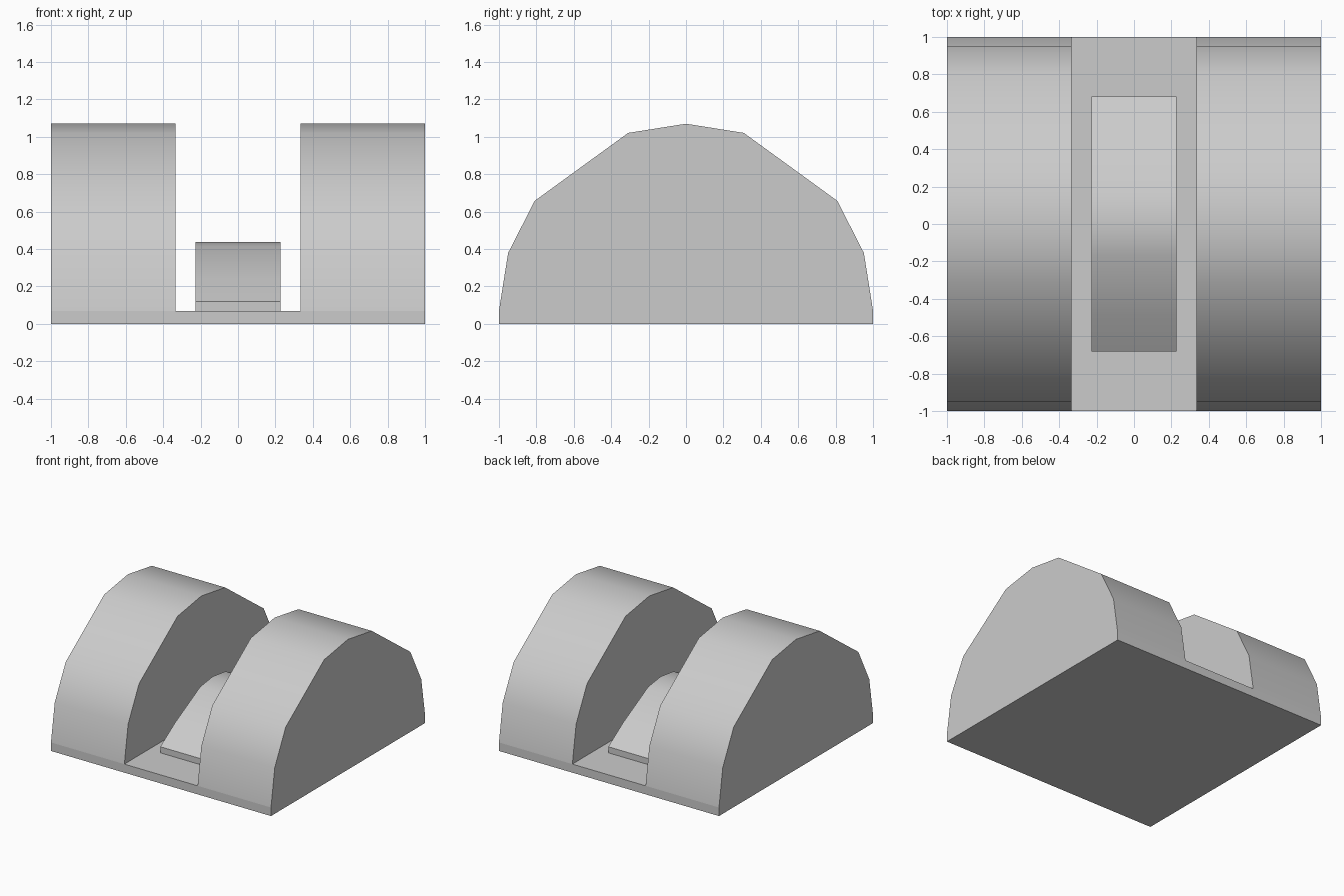
import bpy, bmesh, math

if "Cube" in bpy.data.objects:
    bpy.data.objects.remove(bpy.data.objects["Cube"])

BASE = 0.07


def extrude_profile(name, profile, x0, x1, smooth=True):
    """Extrude a closed (y, z) outline along x."""
    bm = bmesh.new()
    face = bm.faces.new([bm.verts.new((x0, y, z)) for y, z in profile])
    ext = bmesh.ops.extrude_face_region(bm, geom=[face])
    moved = [v for v in ext["geom"] if isinstance(v, bmesh.types.BMVert)]
    bmesh.ops.translate(bm, verts=moved, vec=(x1 - x0, 0, 0))
    bmesh.ops.recalc_face_normals(bm, faces=bm.faces)
    mesh = bpy.data.meshes.new(name)
    bm.to_mesh(mesh)
    bm.free()
    obj = bpy.data.objects.new(name, mesh)
    bpy.context.collection.objects.link(obj)
    if smooth:
        bpy.ops.object.select_all(action='DESELECT')
        obj.select_set(True)
        bpy.context.view_layer.objects.active = obj
        bpy.ops.object.shade_smooth_by_angle(angle=math.radians(35))
    return obj


# Thin square base plate
extrude_profile("base_plate", [(-1, 0), (1, 0), (1, BASE), (-1, BASE)], -1, 1, False)

# Two tall half-round side arches, with a long flat on each shoulder
angles = [0, 18, 36, 72, 90, 108, 144, 162, 180]
arch = [(math.cos(math.radians(a)), BASE + math.sin(math.radians(a))) for a in angles]
extrude_profile("left_arch", arch, -1, -0.333)
extrude_profile("right_arch", arch, 0.333, 1)

# Low humped block in the channel
half = [(0.683, BASE), (0.683, 0.12), (0.49, 0.245), (0.165, 0.415)]
hump = half + [(0, 0.437)] + [(-y, z) for y, z in reversed(half)]
extrude_profile("centre_hump", hump, -0.228, 0.228)
